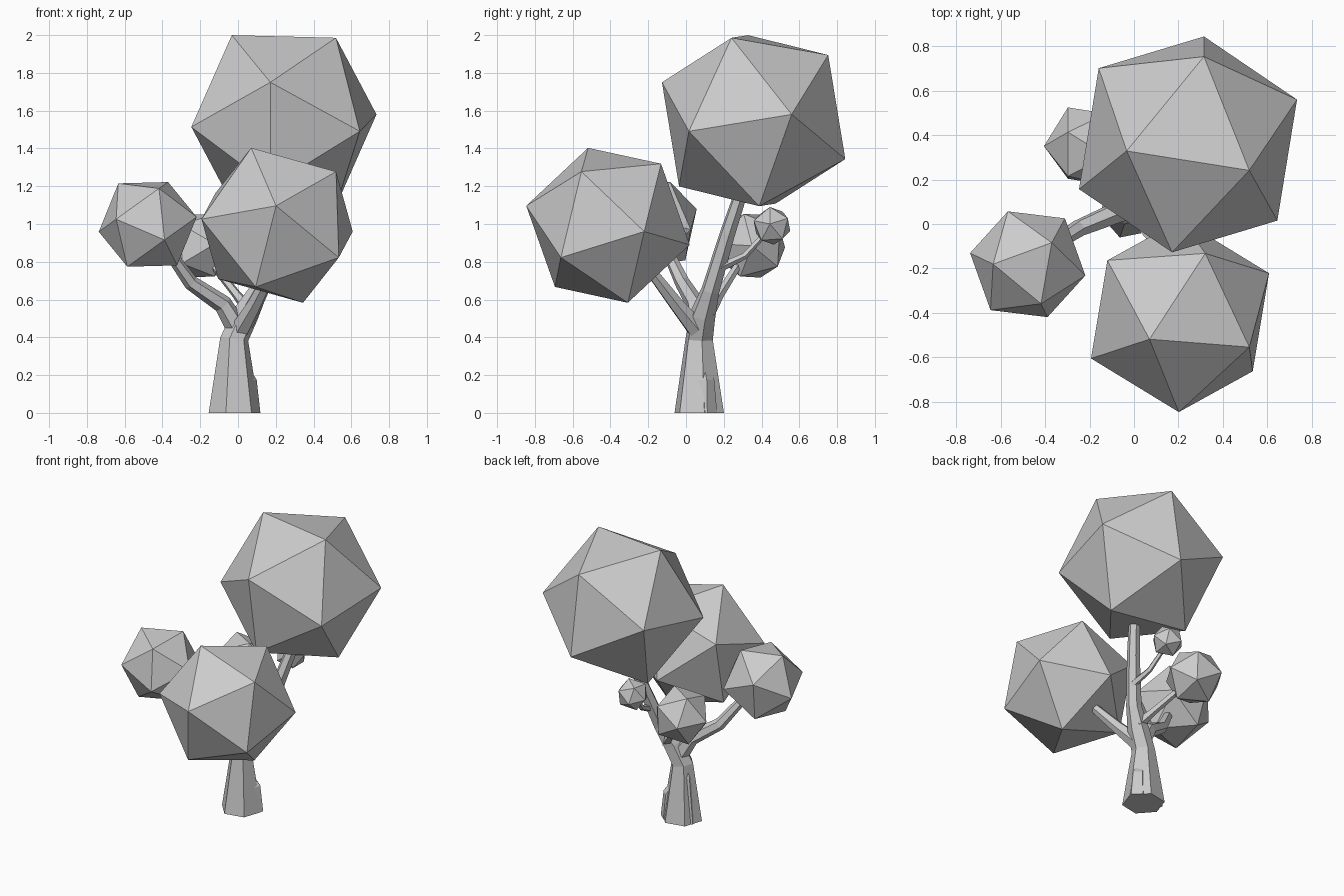
import bpy
import bmesh
import math
from mathutils import Vector, Matrix

cube = bpy.data.objects.get("Cube")
if cube:
    bpy.data.objects.remove(cube)

grey = bpy.data.materials.new("plain grey")
grey.use_nodes = True
grey.diffuse_color = (0.6, 0.6, 0.6, 1)
grey.node_tree.nodes["Principled BSDF"].inputs["Base Color"].default_value = (0.6, 0.6, 0.6, 1)


def finish(name, bm):
    bmesh.ops.recalc_face_normals(bm, faces=bm.faces)
    mesh = bpy.data.meshes.new(name)
    bm.to_mesh(mesh)
    bm.free()
    mesh.materials.append(grey)
    obj = bpy.data.objects.new(name, mesh)
    bpy.context.collection.objects.link(obj)
    return obj


def frame(a, b):
    """Axes with z along a and x towards b."""
    z = Vector(a).normalized()
    x = Vector(b)
    x = (x - z * x.dot(z)).normalized()
    return Matrix((x, z.cross(x), z)).transposed()


def foliage(name, centre, radius, corner, neighbour):
    """Icosahedron turned so two adjacent corners point the given ways."""
    bm = bmesh.new()
    bmesh.ops.create_icosphere(bm, subdivisions=1, radius=radius)
    bm.verts.ensure_lookup_table()
    top = max(bm.verts, key=lambda v: v.co.z)
    side = top.link_edges[0].other_vert(top)
    turn = frame(corner, neighbour) @ frame(top.co, side.co).transposed()
    for v in bm.verts:
        v.co = turn @ v.co + Vector(centre)
    return finish(name, bm)


def limb(name, path, sides=6, twist=0.2):
    """Tapered faceted tube through (x, y, z, radius) points."""
    bm = bmesh.new()
    pts = [Vector(p[:3]) for p in path]
    rings = []
    for i, p in enumerate(pts):
        along = (pts[min(i + 1, len(pts) - 1)] - pts[max(i - 1, 0)]).normalized()
        if i == 0 and p.z == 0:
            along = Vector((0, 0, 1))
        turn = Vector((0, 0, 1)).rotation_difference(along)
        ring = []
        for k in range(sides):
            t = twist + math.tau * k / sides
            offset = Vector((math.cos(t), math.sin(t), 0)) * path[i][3]
            ring.append(bm.verts.new(p + turn @ offset))
        rings.append(ring)
    for low, high in zip(rings, rings[1:]):
        for k in range(sides):
            n = (k + 1) % sides
            bm.faces.new((low[k], low[n], high[n], high[k]))
    bm.faces.new(rings[0][::-1])
    bm.faces.new(rings[-1])
    return finish(name, bm)


# Trunk and its root swellings
limb("trunk", [(-.02, .07, 0, .138), (-.02, .07, .39, .076), (.04, .09, .52, .07),
               (.11, .13, .65, .05), (.19, .22, .95, .042), (.24, .29, 1.16, .036)])
limb("right_root", [(.055, .10, 0, .065), (.05, .10, .17, .05), (.02, .09, .22, .04)], 5)
limb("left_root", [(-.07, .09, 0, .075), (-.065, .09, .31, .04), (-.05, .08, .36, .03)], 5)

# Branches
limb("left_branch", [(0, .08, .44, .06), (-.08, .05, .575, .05),
                     (-.25, -.02, .69, .04), (-.37, -.10, .86, .03)])
limb("front_branch", [(0, .08, .42, .06), (.09, -.05, .575, .042), (.19, -.2, .77, .03)])
limb("back_branch", [(.07, .12, .53, .035), (-.01, .18, .63, .025), (-.16, .30, .82, .02)], 5)
limb("upper_twig", [(.16, .18, .77, .025), (.13, .31, .83, .018), (.10, .43, .96, .014)], 5)

# Foliage
foliage("top_foliage", (.243, .358, 1.547), .531, (.487, .2, .033), (.405, -.348, -.057))
foliage("front_foliage", (.207, -.413, .993), .445, (.403, .193, -.033), (.333, -.252, -.173))
foliage("left_foliage", (-.478, -.181, .998), .267, (.108, .097, .224), (.26, -.053, .035))
foliage("back_foliage", (-.21, .35, .885), .195, (-1, 0, 0), (-.45, .89, -.05))
foliage("small_foliage", (.10, .455, .99), .107, (1, -.1, .1), (.4, -.1, .9))
